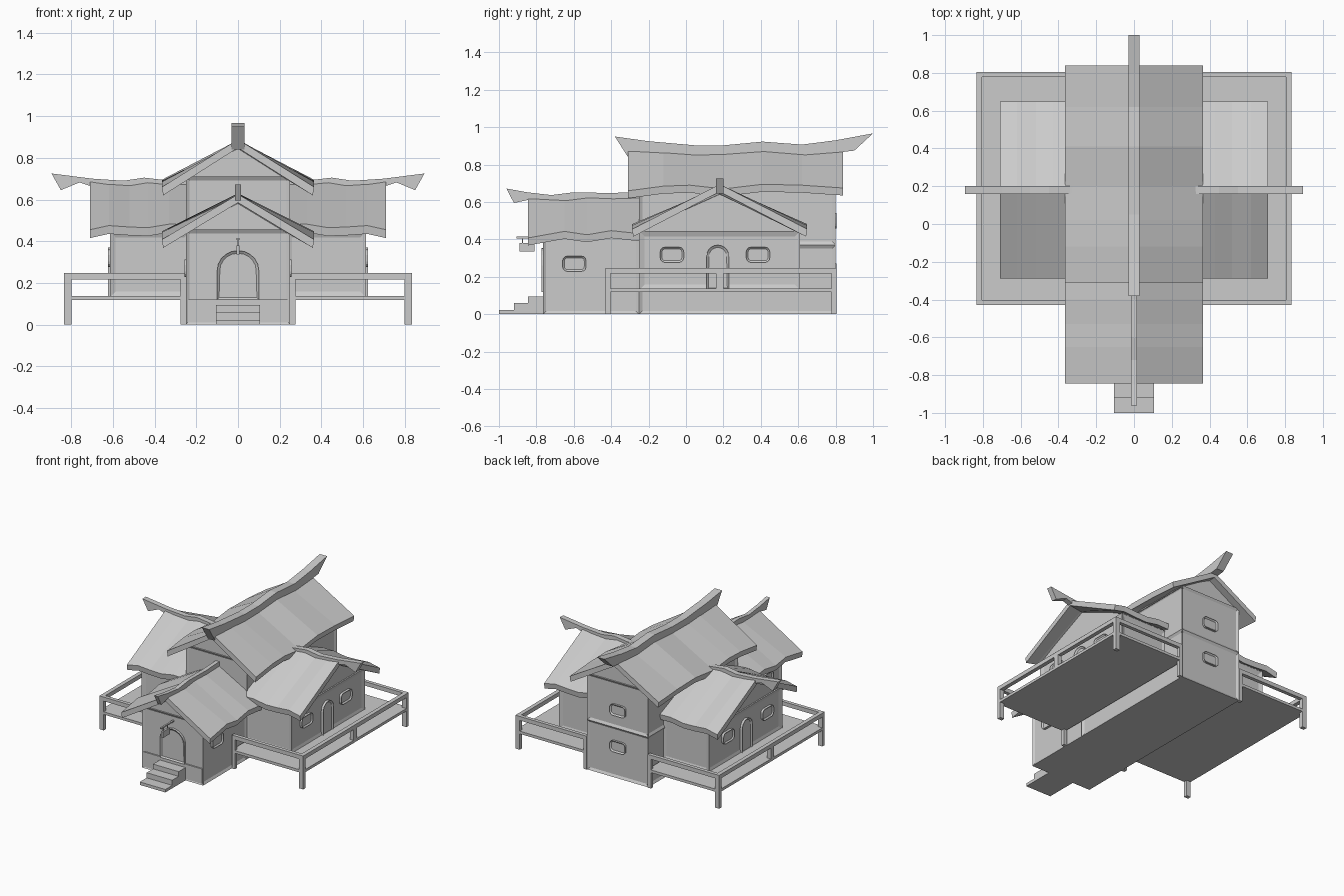
import bpy, bmesh
from math import cos, sin, pi

if "Cube" in bpy.data.objects:
    bpy.data.objects.remove(bpy.data.objects["Cube"])


def finish(name, bm):
    bmesh.ops.recalc_face_normals(bm, faces=bm.faces[:])
    me = bpy.data.meshes.new(name)
    bm.to_mesh(me)
    bm.free()
    ob = bpy.data.objects.new(name, me)
    bpy.context.collection.objects.link(ob)
    return ob


def prism(name, pts, axis, a, b, rim=0, depth=0):
    """Extrude a 2D outline along an axis; rim/depth sinks a panel in the end at b."""
    bm = bmesh.new()

    def at(p, t):
        return {'x': (t, p[0], p[1]), 'y': (p[0], t, p[1])}[axis]
    lo = [bm.verts.new(at(p, a)) for p in pts]
    hi = [bm.verts.new(at(p, b)) for p in pts]
    bm.faces.new(lo)
    cap = bm.faces.new(hi)
    n = len(pts)
    for i in range(n):
        j = (i + 1) % n
        bm.faces.new((lo[i], lo[j], hi[j], hi[i]))
    bmesh.ops.recalc_face_normals(bm, faces=bm.faces[:])
    if rim:
        bmesh.ops.inset_region(bm, faces=[cap], thickness=rim, depth=-depth)
    return finish(name, bm)


def box(name, x, y, z, rim=0):
    """Box from ranges; rim makes sunken panels on the four sides."""
    bm = bmesh.new()
    bmesh.ops.create_cube(bm, size=1)
    for v in bm.verts:
        v.co = [r[0] if c < 0 else r[1] for c, r in zip(v.co, (x, y, z))]
    bmesh.ops.recalc_face_normals(bm, faces=bm.faces[:])
    if rim:
        for f in [f for f in bm.faces if abs(f.normal.z) < 0.5]:
            bmesh.ops.inset_region(bm, faces=[f], thickness=rim, depth=-0.01)
    return finish(name, bm)


def span(s, a, b):
    return sorted((s * a, s * b))


def window(name, c, z, axis, a, b, w=0.063, h=0.041, r=0.025):
    pts = []
    for k, (sx, sz) in enumerate(((1, 1), (-1, 1), (-1, -1), (1, -1))):
        for i in range(4):
            t = (k + i / 3) * pi / 2
            pts.append((c + sx * (w - r) + r * cos(t), z + sz * (h - r) + r * sin(t)))
    prism(name, pts, axis, a, b, 0.01, 0.009)


def arch_door(name, c, w, z0, z1, z2, axis, a, b):
    pts = [(c - w, z0), (c + w, z0)]
    pts += [(c + w * cos(pi * i / 10), z1 + (z2 - z1) * sin(pi * i / 10)) for i in range(11)]
    prism(name, pts, axis, a, b, 0.013, 0.009)


def roof(name, axis, centre, half, stations, t=0.04):
    """Wavy gabled slab; stations are (position, ridge height, eave height)."""
    bm = bmesh.new()
    rings = []
    for p, rz, ez in stations:
        ring = [(-half, ez), (0, rz), (half, ez), (half - 0.006, ez - t), (0, rz - t), (-half + 0.006, ez - t)]
        rings.append([bm.verts.new((p, centre + u, z) if axis == 'x' else (centre + u, p, z)) for u, z in ring])
    for r, q in zip(rings, rings[1:]):
        for i in range(6):
            j = (i + 1) % 6
            bm.faces.new((r[i], r[j], q[j], q[i]))
    for r in (rings[0], rings[-1]):
        bm.faces.new((r[0], r[1], r[4], r[5]))
        bm.faces.new((r[1], r[2], r[3], r[4]))
    finish(name, bm)


# Central hall and porch walls with sunken panels
box("hall_lower", (-.25, .25), (-.25, .80), (0, .37), .025)
box("hall_upper", (-.25, .25), (-.25, .80), (.37, .71), .025)
prism("hall_gable", [(-.25, .70), (.25, .70), (0, .85)], 'y', -.24, .79)
box("porch_walls", (-.25, .25), (-.765, -.25), (0, .455), .025)
prism("porch_gable", [(-.25, .45), (.25, .45), (0, .60)], 'y', -.755, -.25)
box("porch_threshold", (-.24, .24), (-.765, -.74), (.01, .12))

# Front steps
for i, (y, z) in enumerate(((-1, .022), (-.92, .06), (-.845, .095))):
    box(f"step_{i + 1}", (-.105, .105), (y, -.75), (0, z))

# Doors, windows and hanging sign
arch_door("front_door", 0, .1, .12, .26, .355, 'y', -.74, -.772)
for z in (.23, .50):
    window("back_window", 0, z, 'y', .78, .805)
box("sign_arm", (-.006, .006), (-.905, -.75), (.405, .415))
box("sign_board", (-.008, .008), (-.89, -.81), (.335, .38))
for y in (-.875, -.825):
    box("sign_hanger", (-.003, .003), (y - .003, y + .003), (.375, .41))

# Side wings, decks and railings
for s, side in ((-1, "left"), (1, "right")):
    box(side + "_wing_walls", span(s, .23, .615), (-.25, .61), (.13, .445), .04)
    prism(side + "_wing_gable", [(-.25, .44), (.61, .44), (.18, .66)], 'x', s * .23, s * .605)
    arch_door(side + "_wing_door", .17, .06, .13, .31, .37, 'x', s * .59, s * .623)
    for y in (-.075, .385):
        window(side + "_wing_window", y, .318, 'x', s * .59, s * .623)
    window(side + "_porch_window", -.597, .27, 'x', s * .23, s * .256)
    box(side + "_deck", span(s, .25, .835), (-.43, .805), (.118, .138))
    for y in ((-.43, -.403), (.778, .805)):
        box(side + "_end_rail", span(s, .25, .835), y, (.217, .247))
        box(side + "_outer_post", span(s, .80, .835), y, (0, .247))
        box(side + "_inner_post", span(s, .25, .275), y, (0, .247))
    box(side + "_side_rail", span(s, .805, .835), (-.43, .805), (.217, .247))
    box(side + "_middle_post", span(s, .805, .835), (.16, .20), (.13, .22))
    roof(side + "_wing_roof", 'x', .18, .468, [
        (s * .71, .695, .455), (s * .62, .682, .475), (s * .52, .675, .468),
        (s * .43, .69, .465), (s * .33, .68, .482), (s * .24, .68, .48)])

# Hall and porch roofs
roof("hall_roof", 'y', 0, .365, [
    (-.31, .888, .66), (-.12, .878, .685), (.02, .868, .69), (.2, .87, .67),
    (.41, .885, .695), (.62, .868, .69), (.84, .885, .675)])
roof("porch_roof", 'y', 0, .365, [
    (-.845, .625, .408), (-.65, .615, .443), (-.53, .63, .425),
    (-.4, .625, .447), (-.24, .63, .43)])

# Upswept ridge beams
prism("hall_ridge", [
    (-.38, .95), (-.2, .925), (.05, .903), (.2, .903), (.41, .923), (.62, .907), (.8, .93), (1, .967),
    (.90, .875), (.84, .868), (.6, .84), (.1, .84), (-.31, .84)], 'x', -.03, .03)
prism("porch_ridge", [
    (-.96, .672), (-.85, .652), (-.72, .637), (-.6, .652), (-.4, .648), (-.24, .655),
    (-.24, .6), (-.84, .612), (-.92, .595)], 'x', -.015, .015)
half = [(.25, .69), (.34, .692), (.45, .705), (.55, .69), (.70, .70), (.895, .725), (.85, .645), (.76, .682), (.71, .665)]
for s, side in ((-1, "left"), (1, "right")):
    prism(side + "_wing_ridge", [(s * x, z) for x, z in half + [(.25, .64)]], 'y', .16, .20)
